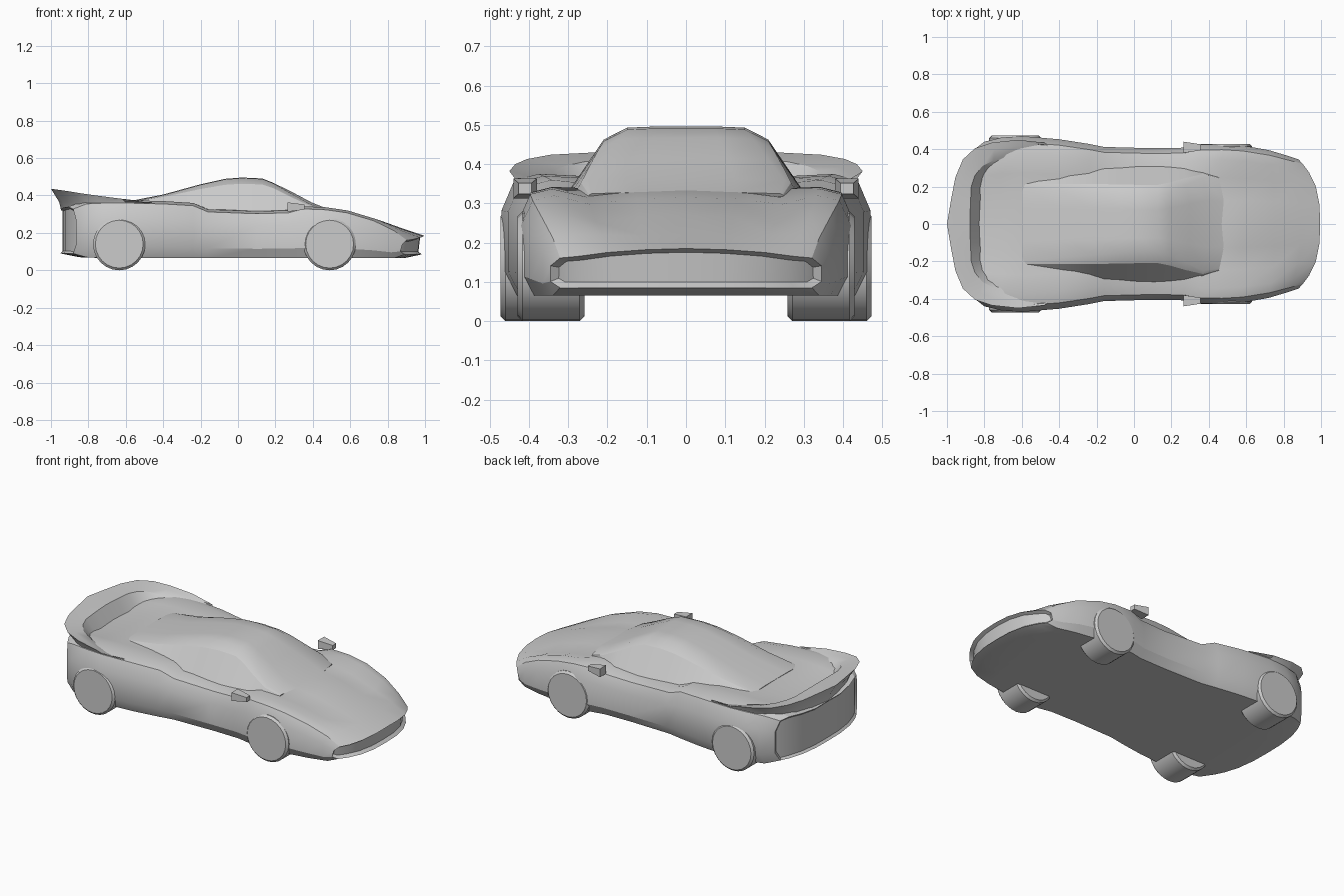
import bpy, bmesh, math

if "Cube" in bpy.data.objects:
    bpy.data.objects.remove(bpy.data.objects["Cube"])

COLS = [0, .3, .58, .8, .93, 1]
TS = [-t for t in COLS[:0:-1]] + COLS


def finish(name, bm, angle=28):
    bmesh.ops.recalc_face_normals(bm, faces=bm.faces)
    me = bpy.data.meshes.new(name)
    bm.to_mesh(me)
    bm.free()
    ob = bpy.data.objects.new(name, me)
    bpy.context.collection.objects.link(ob)
    bpy.context.view_layer.objects.active = ob
    ob.select_set(True)
    bpy.ops.object.shade_smooth_by_angle(angle=math.radians(angle))
    ob.select_set(False)
    return ob


def loft(bm, rings):
    """Bridge closed rings of points lengthwise."""
    vs = [[bm.verts.new(p) for p in r] for r in rings]
    n = len(vs[0])
    for a, b in zip(vs, vs[1:]):
        for i in range(n):
            j = (i + 1) % n
            bm.faces.new((a[i], a[j], b[j], b[i]))
    return vs


# Main body: x at side, bow of the centre, half width, floor z, shoulder z, deck z
body = [
    (-.865, -.085, .39, .09, .34, .33), (-.80, -.05, .44, .07, .37, .34),
    (-.71, 0, .462, .065, .375, .355), (-.60, 0, .47, .065, .375, .365),
    (-.40, 0, .453, .065, .37, .36), (-.24, 0, .428, .065, .36, .34),
    (-.16, 0, .412, .065, .325, .33), (.10, 0, .405, .065, .315, .33),
    (.27, 0, .408, .065, .32, .33), (.35, 0, .425, .065, .342, .335),
    (.47, 0, .427, .065, .337, .333), (.58, .01, .42, .065, .32, .315),
    (.72, .03, .395, .065, .275, .27), (.82, .07, .365, .065, .22, .22),
    (.88, .115, .345, .085, .165, .185),
]


def body_ring(s):
    x, bow, w, zb, zs, zd = s
    h = zs - zb
    dip = .02 if .4 < x < .8 else 0
    top = [zd, zd - .003, (zd + zs) / 2 - dip, zs, zs - .05 * h, zs - .3 * h]
    low = [zb, zb, zb, zb, zb, zb + .2 * h]
    px = lambda t: x + bow * (1 - abs(t) ** 3)
    up = [(px(t), t * w, top[COLS.index(abs(t))]) for t in TS]
    dn = [(px(t) - (.012 if x > .85 else 0), t * w, low[COLS.index(abs(t))]) for t in TS]
    return up + dn[::-1]


bm = bmesh.new()
vs = loft(bm, [body_ring(s) for s in body])
n = len(TS)
# Recessed nose and tail panels
for ring, depth in ((vs[0], -.012), (vs[-1], -.02)):
    cap = [bm.faces.new((ring[i], ring[i + 1], ring[2 * n - 2 - i], ring[2 * n - 1 - i]))
           for i in range(n - 1)]
    bmesh.ops.recalc_face_normals(bm, faces=bm.faces)
    bmesh.ops.inset_region(bm, faces=cap, thickness=.012, depth=depth)
finish("body", bm)

# Cabin: x, base half width, base z, roof half width, roof z
cabin = [
    (-.60, .24, .345, .20, .366), (-.40, .275, .33, .18, .405),
    (-.20, .305, .31, .165, .46), (-.07, .315, .30, .155, .489),
    (.02, .32, .30, .15, .496), (.13, .32, .30, .15, .491),
    (.19, .318, .30, .17, .467), (.30, .312, .30, .21, .415),
    (.40, .30, .30, .25, .363), (.49, .26, .29, .24, .328),
]


def cabin_ring(s):
    x, wb, zb, wr, zr = s
    half = [(wb, zb), (wr + .35 * (wb - wr), zr - .17 * (zr - zb)), (wr, zr - .003), (wr * .5, zr)]
    # the glass bows forward at the front, rearward at the back
    bow = .04 if x > .25 else 0
    p = half + [(-y, z) for y, z in half[::-1]]
    return [(x - bow * (y / wb) ** 2, y, z) for y, z in p]


bm = bmesh.new()
vs = loft(bm, [cabin_ring(s) for s in cabin])
bm.faces.new(vs[0])
bm.faces.new(vs[-1])
finish("cabin", bm)

# Wrap-around tail spoiler: outer x, y, inner x, y, lip height
path = [
    (-.48, .435, -.48, .40, .362), (-.62, .45, -.62, .37, .382), (-.76, .435, -.73, .34, .40),
    (-.85, .405, -.79, .31, .413), (-.915, .345, -.83, .26, .424),
    (-.955, .25, -.85, .20, .429), (-.98, .12, -.855, .10, .433),
]
full = path + [(-1.0, 0, -.858, 0, .436)] + [(a, -b, c, -d, z) for a, b, c, d, z in path[::-1]]
bm = bmesh.new()
rings = []
for a, b, c, d, z in full:
    under = .055 if a < -.8 else .02
    rings.append([(a, b, z), (a * .6 + c * .4, b * .6 + d * .4, z - .008),
                  (c - .02, d, z - .018), (c + .035, d * .93, .335),
                  (a + under, b * .94, .32), (a + under * .8, b * .97, .365)])
vs = loft(bm, rings)
bm.faces.new(vs[0])
bm.faces.new(vs[-1])
finish("tail_spoiler", bm)

# Wheels and door mirrors, both sides
for side, label in ((1, "left"), (-1, "right")):
    for end, x, outer, width in (("rear", -.635, .472, .19), ("front", .49, .429, .17)):
        bm = bmesh.new()
        bmesh.ops.create_cone(bm, cap_ends=True, segments=24, radius1=.14, radius2=.14, depth=width)
        rim = [e for e in bm.edges if abs(e.verts[0].co.z - e.verts[1].co.z) < 1e-5]
        bmesh.ops.bevel(bm, geom=rim, offset=.012, segments=1, affect='EDGES')
        for v in bm.verts:
            x0, y0, z0 = v.co
            v.co = (x + x0, side * (outer - width / 2) + z0, .14 + y0)
        finish(f"{end}_wheel_{label}", bm)

    bm = bmesh.new()
    bmesh.ops.create_cube(bm, size=1)
    for v in bm.verts:
        k = .55 if v.co.x > 0 else 1
        v.co = (.31 + v.co.x * .09, side * (.41 + v.co.y * .06 * k), .338 + v.co.z * .05 * k)
    finish(f"door_mirror_{label}", bm)
